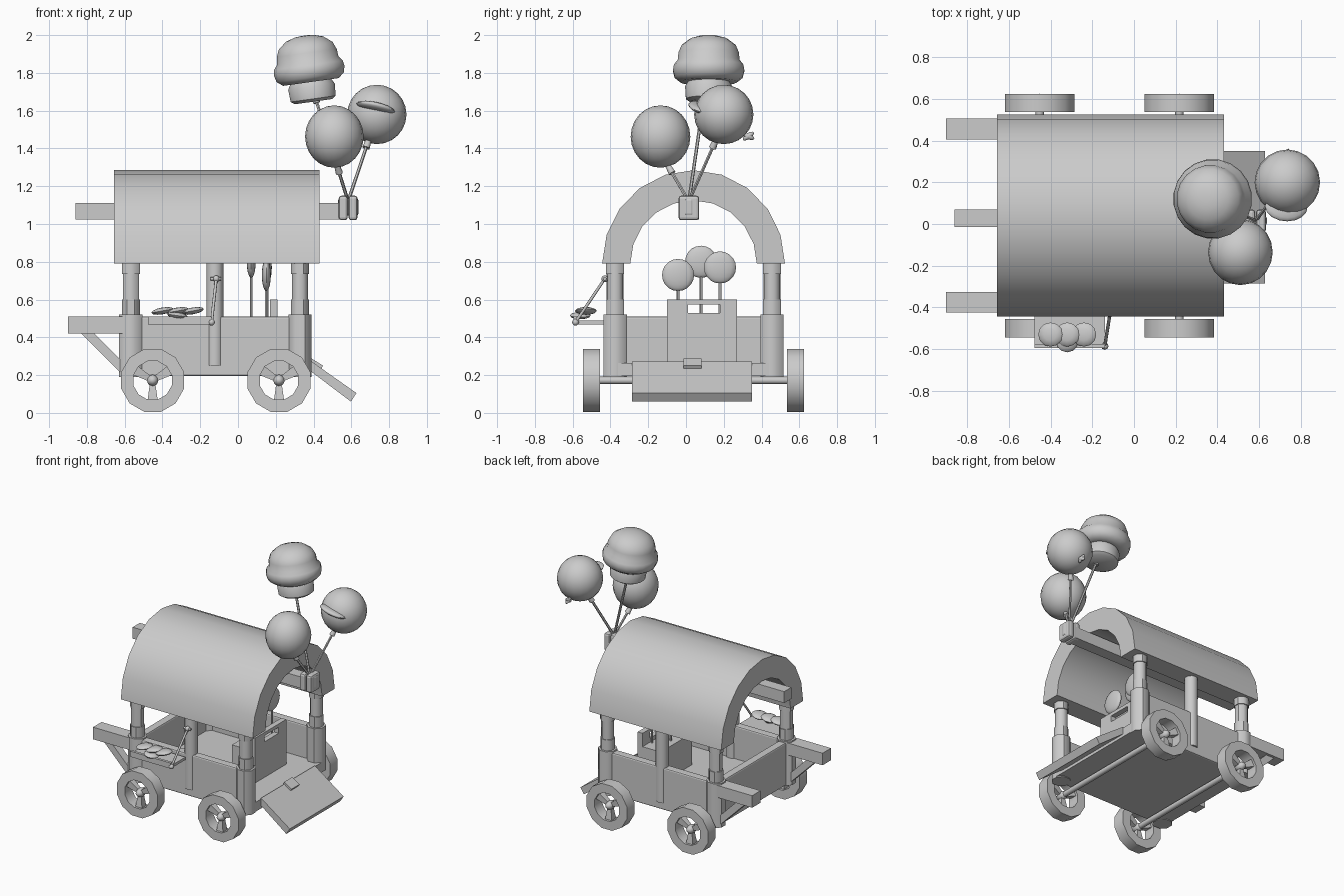
import bpy, bmesh, math
from mathutils import Vector, Matrix

if "Cube" in bpy.data.objects:
    bpy.data.objects.remove(bpy.data.objects["Cube"])

grey = bpy.data.materials.new("plain_grey")
grey.diffuse_color = (0.6, 0.6, 0.6, 1)
grey.use_nodes = True
grey.node_tree.nodes["Principled BSDF"].inputs["Base Color"].default_value = grey.diffuse_color
CY = 0.04  # centre line of the cart


def finish(bm, name, smooth=None, bevel=0, mat=None):
    if mat is not None:
        bm.transform(mat)
    bmesh.ops.recalc_face_normals(bm, faces=bm.faces)
    me = bpy.data.meshes.new(name)
    bm.to_mesh(me)
    bm.free()
    me.materials.append(grey)
    ob = bpy.data.objects.new(name, me)
    bpy.context.collection.objects.link(ob)
    if bevel:
        m = ob.modifiers.new("bevel", 'BEVEL')
        m.width, m.segments = bevel, 2
    if smooth:
        bpy.ops.object.select_all(action='DESELECT')
        bpy.context.view_layer.objects.active = ob
        ob.select_set(True)
        bpy.ops.object.shade_smooth_by_angle(angle=math.radians(smooth))
    return ob


def box(name, x, y, z, bevel=0):
    bm = bmesh.new()
    bmesh.ops.create_cube(bm, size=1)
    mat = Matrix.Translation([(a + b) / 2 for a, b in (x, y, z)]) @ Matrix.Diagonal(
        [b - a for a, b in (x, y, z)] + [1])
    return finish(bm, name, bevel=bevel, mat=mat)


def rod(name, a, b, r1, r2=None, n=8, smooth=50):
    a, b = Vector(a), Vector(b)
    bm = bmesh.new()
    bmesh.ops.create_cone(bm, cap_ends=True, segments=n, radius1=r1,
                          radius2=r1 if r2 is None else r2, depth=(b - a).length)
    rot = (b - a).to_track_quat('Z', 'Y').to_matrix().to_4x4()
    return finish(bm, name, smooth, mat=Matrix.Translation((a + b) / 2) @ rot)


def ball(name, c, r, rot=(0, 0, 0), u=16, v=10):
    bm = bmesh.new()
    bmesh.ops.create_uvsphere(bm, u_segments=u, v_segments=v, radius=1)
    r = r if isinstance(r, tuple) else (r, r, r)
    turn = Matrix.Identity(4)
    for ang, ax in zip(rot, 'XYZ'):
        turn = Matrix.Rotation(math.radians(ang), 4, ax) @ turn
    return finish(bm, name, 60, mat=Matrix.Translation(c) @ turn @ Matrix.Diagonal((*r, 1)))


def prism(name, pts, axis, lo, hi, smooth=None):
    """Extrude a closed outline along x (points y,z) or y (points x,z)."""
    bm = bmesh.new()
    put = (lambda p, d: (d, p[0], p[1])) if axis == 'x' else (lambda p, d: (p[0], d, p[1]))
    rings = [[bm.verts.new(put(p, d)) for p in pts] for d in (lo, hi)]
    for i in range(len(pts)):
        j = (i + 1) % len(pts)
        bm.faces.new((rings[0][i], rings[0][j], rings[1][j], rings[1][i]))
    for ring in rings:
        bm.faces.new(ring)
    return finish(bm, name, smooth)


def lathe(name, prof, n, mat, smooth=45, closed=False):
    """Spin (radius, height) points round z."""
    bm = bmesh.new()
    rings = [[bm.verts.new((r * math.cos(2 * math.pi * (k + .5) / n),
                            r * math.sin(2 * math.pi * (k + .5) / n), h)) for k in range(n)]
             for r, h in prof]
    pairs = list(zip(rings, rings[1:] + rings[:1])) if closed else list(zip(rings, rings[1:]))
    for a, b in pairs:
        for k in range(n):
            m = (k + 1) % n
            bm.faces.new((a[k], a[m], b[m], b[k]))
    if not closed:
        bm.faces.new(rings[0])
        bm.faces.new(rings[-1])
    return finish(bm, name, smooth, mat=mat)


# Canopy: thick half-round arch
arc = [math.pi * k / 10 for k in range(11)]
outer = [(CY + .484 * math.cos(a), .79 + .495 * math.sin(a)) for a in arc]
inner = [(CY + .335 * math.cos(a), .79 + .335 * math.sin(a)) for a in reversed(arc)]
prism("canopy", outer + inner, 'x', -.657, .432, 40)
box("ridge_beam", (-.86, .57), (-.015, .07), (1.025, 1.11))

# Cart body
box("floor", (-.6, .39), (-.36, .44), (.195, .265))
box("end_panel", (-.6, -.54), (-.36, .44), (.2, .51), .01)
for s in (-1, 1):
    y = sorted((CY + s * .385, CY + s * .445))
    box("side_panel", (-.6, .37), y, (.195, .51), .01)
    # Corner and middle posts
    for x in (-.567, .328):
        prof = [(.067, .19), (.067, .52), (.051, .52), (.051, .6), (.045, .6),
                (.045, .735), (.052, .735), (.052, .79)]
        lathe("corner_post", prof, 8, Matrix.Translation((x, CY + s * .415, 0)))
    rod("middle_post", (-.123, CY + s * .415, .25), (-.123, CY + s * .415, .85), .045, n=12)
    # Push handles with braces
    y = sorted((CY + s * .365, CY + s * .465))
    box("push_handle", (-.9, -.58), y, (.42, .51))
    prism("handle_brace", [(-.83, .42), (-.76, .42), (-.61, .27), (-.61, .2)], 'y',
          CY + s * .415 - .03, CY + s * .415 + .03)

# Wheels and axles
for x in (-.452, .217):
    rod("axle", (x, CY - .53, .172), (x, CY + .53, .172), .02)
    for s in (-1, 1):
        mat = Matrix.Translation((x, CY + s * .54, .172)) @ Matrix.Rotation(math.pi / 2, 4, 'X')
        lathe("tyre", [(.172, -.044), (.172, .044), (.105, .044), (.105, -.044)], 12, mat, 40, True)
        ball("hub", (x, CY + s * .54, .172), (.031, .045, .031), u=10, v=8)
        for a in (90, 210, 330):
            bm = bmesh.new()
            bmesh.ops.create_cone(bm, cap_ends=True, segments=4, radius1=.018, radius2=.04, depth=.11)
            finish(bm, "spoke", mat=Matrix.Translation((x, CY + s * .54, .172))
                   @ Matrix.Rotation(math.radians(a + 90), 4, 'Y')
                   @ Matrix.Translation((0, 0, .06)) @ Matrix.Rotation(math.pi / 4, 4, 'Z'))

# Ramp and latch
prism("ramp", [(.365, .235), (.39, .272), (.627, .105), (.598, .06)], 'y', -.285, .35)
prism("latch", [(.375, .25), (.39, .288), (.45, .25), (.43, .215)], 'y', -.012, .083)

# Display board with handle slot, and holder behind it
bx = (.17, .21)
box("board_lower", bx, (-.1, .27), (.26, .53))
box("board_top_rail", bx, (-.1, .27), (.575, .6))
box("board_left", bx, (-.1, .01), (.53, .575))
box("board_right", bx, (.18, .27), (.53, .575))
box("sweet_holder", (.02, .17), (-.1, .27), (.26, .5))
for x, y, z in ((.15, -.042, .73), (.07, .08, .8), (.155, .18, .77)):
    rod("sweet_stick", (x, y, .45), (x, y, z), .008, n=6)
    ball("round_sweet", (x, y, z), (.024, .085, .085))

# Side tray with buns and its stay
box("tray", (-.477, -.14), (-.595, -.42), (.468, .488))
box("tray_lip", (-.477, -.14), (-.595, -.575), (.468, .51))
for x in (-.4, -.32, -.24):
    ball("bun", (x, -.53, .54), (.06, .058, .018), (0, -10, 0), 12, 6)
ball("bun_below", (-.32, -.56, .515), (.055, .055, .018), (0, 8, 0), 12, 6)
ends = [(-.14, -.585, .48), (-.115, -.43, .71)]
rod("tray_stay", *ends, .008)
for p in ends:
    ball("stay_knob", p, .018, u=8, v=6)
rod("stay_pin", (-.145, -.43, .71), (-.09, -.43, .71), .009)

# Balloon clamp on the beam end
for x in (.557, .609):
    box("clamp_block", (x - .024, x + .024), (-.04, .07), (1.02, 1.15), .015)
box("clamp_strap", (.53, .637), (-.005, .037), (1.045, 1.135), .01)

# Balloon strings and knots
tie = Vector((.583, .015, 1.12))
for knot in ((.53, -.085, 1.29), (.685, .15, 1.425), (.41, .095, 1.665)):
    k = Vector(knot)
    d = (k - tie).normalized()
    rod("balloon_string", tie, k, .009, n=6)
    rod("balloon_knot", k - d * .025, k + d * .035, .02, .014)

# Round balloons
ball("front_balloon", (.51, -.135, 1.463), (.155, .158, .165), u=20, v=12)
ball("rear_balloon", (.735, .2, 1.58), .157, u=20, v=12)
ball("balloon_mouth", (.73, .085, 1.615), (.105, .075, .024), (-15, 13, 0))
for t in (-25, 35):
    ball("balloon_tail", (.74, .33, 1.465), (.014, .035, .015), (t, 0, 0), 8, 6)

# Cap-shaped balloon, slightly tilted
prof = [(.10, -.18), (.122, -.165), (.126, -.1), (.112, -.075), (.15, -.075), (.182, -.05),
        (.191, -.015), (.186, .015), (.166, .04), (.162, .08), (.145, .12), (.1, .155),
        (.05, .17), (.015, .173)]
lathe("cap_balloon", prof, 20, Matrix.Translation((.375, .12, 1.826))
      @ Matrix.Rotation(math.radians(-8), 4, 'Y'), 50)
